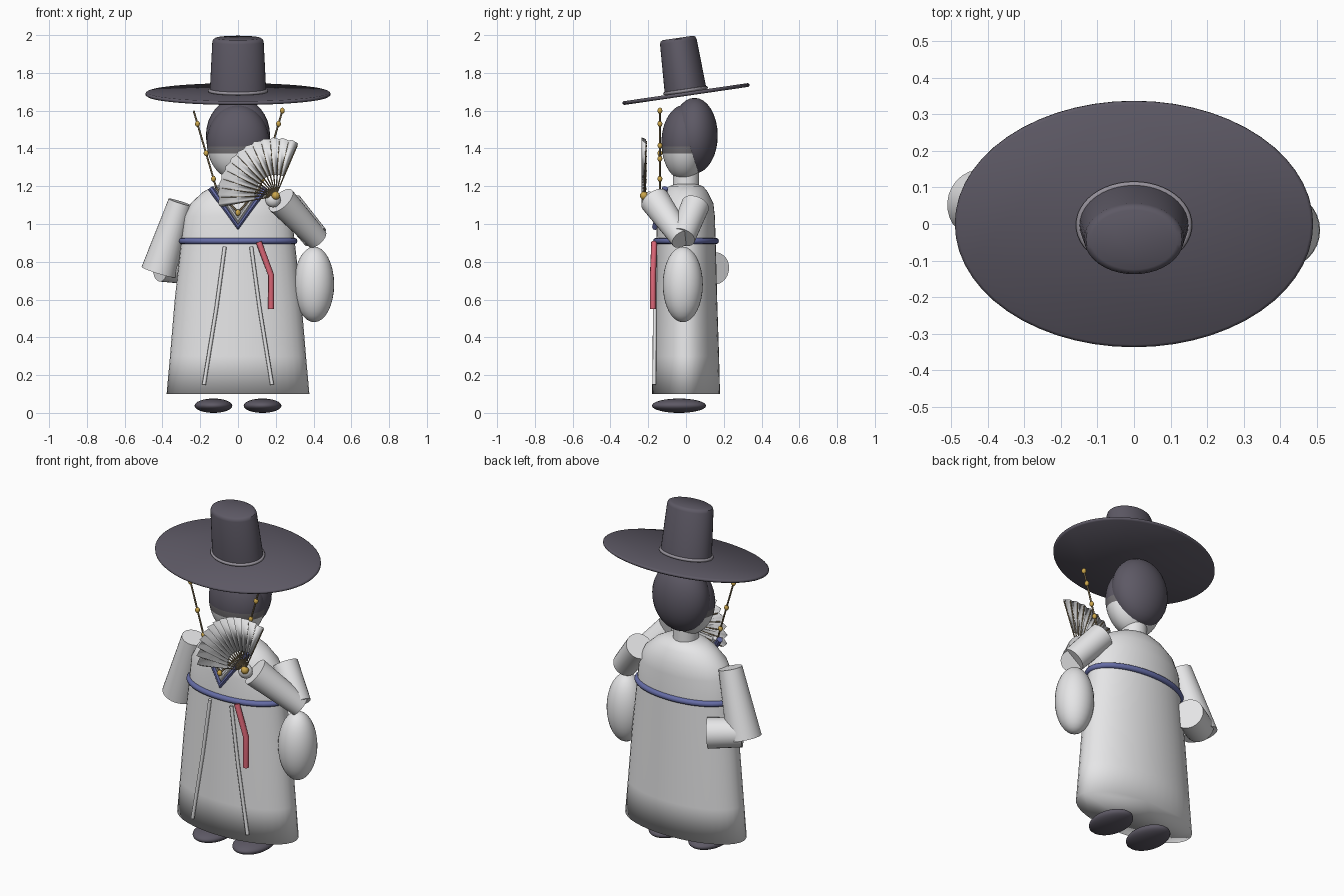
import bpy, bmesh, math
from mathutils import Vector, Matrix

cube = bpy.data.objects.get("Cube")
if cube:
    bpy.data.objects.remove(cube, do_unlink=True)


def material(name, rgb):
    m = bpy.data.materials.new(name)
    m.use_nodes = True
    m.diffuse_color = (*rgb, 1)
    m.node_tree.nodes["Principled BSDF"].inputs["Base Color"].default_value = (*rgb, 1)
    return m


WHITE = material("white cloth", (0.8, 0.8, 0.81))
BLACK = material("soft black", (0.11, 0.1, 0.13))
GREY = material("hat band grey", (0.3, 0.28, 0.32))
GAUZE = material("headband grey", (0.17, 0.16, 0.17))
BLUE = material("indigo trim", (0.13, 0.15, 0.38))
PINK = material("red ribbon", (0.7, 0.13, 0.18))
GOLD = material("gold", (0.6, 0.38, 0.07))
CORD = material("brown cord", (0.2, 0.15, 0.08))


def finish(name, bm, mat, angle=None):
    """Turn a bmesh into a shaded object; angle keeps sharper edges crisp."""
    bmesh.ops.recalc_face_normals(bm, faces=bm.faces[:])
    for f in bm.faces:
        f.smooth = True
    mesh = bpy.data.meshes.new(name)
    bm.to_mesh(mesh)
    bm.free()
    mesh.materials.append(mat)
    ob = bpy.data.objects.new(name, mesh)
    bpy.context.collection.objects.link(ob)
    if angle:
        bpy.ops.object.select_all(action='DESELECT')
        ob.select_set(True)
        bpy.context.view_layer.objects.active = ob
        bpy.ops.object.shade_smooth_by_angle(angle=math.radians(angle))
    return ob


def ellipsoid(name, centre, radii, mat, seg=32):
    bm = bmesh.new()
    bmesh.ops.create_uvsphere(bm, u_segments=seg, v_segments=seg // 2, radius=1,
                              matrix=Matrix.Translation(centre) @ Matrix.Diagonal((*radii, 1)))
    return finish(name, bm, mat)


def loft(name, rings, mat, angle=None, matrix=Matrix(), seg=40):
    """Stack elliptical rings given as (z, half width, half depth) and cap both ends."""
    bm = bmesh.new()
    loops = [[bm.verts.new(matrix @ Vector((rx * math.cos(i * math.tau / seg),
                                            ry * math.sin(i * math.tau / seg), z)))
              for i in range(seg)] for z, rx, ry in rings]
    for a, b in zip(loops, loops[1:]):
        for i in range(seg):
            j = (i + 1) % seg
            bm.faces.new((a[i], a[j], b[j], b[i]))
    bm.faces.new(loops[0])
    bm.faces.new(loops[-1])
    return finish(name, bm, mat, angle)


def sleeve(name, start, end, r1, r2):
    """Tapered tube with flat ends between two points."""
    start, end = Vector(start), Vector(end)
    axis = end - start
    turn = axis.to_track_quat('Z', 'Y').to_matrix().to_4x4()
    return loft(name, [(0, r1, r1), (axis.length, r2, r2)], WHITE, 40,
                Matrix.Translation(start) @ turn, 28)


def tube(name, points, radius, mat, closed=False):
    """Round cord along a polyline, baked to a mesh."""
    cu = bpy.data.curves.new(name, 'CURVE')
    cu.dimensions = '3D'
    cu.bevel_depth, cu.bevel_resolution, cu.use_fill_caps = radius, 2, True
    sp = cu.splines.new('POLY')
    sp.points.add(len(points) - 1)
    for p, co in zip(sp.points, points):
        p.co = (*co, 1)
    sp.use_cyclic_u = closed
    tmp = bpy.data.objects.new(name + "_path", cu)
    bpy.context.collection.objects.link(tmp)
    dg = bpy.context.evaluated_depsgraph_get()
    mesh = bpy.data.meshes.new_from_object(tmp.evaluated_get(dg))
    bpy.data.objects.remove(tmp, do_unlink=True)
    bm = bmesh.new()
    bm.from_mesh(mesh)
    return finish(name, bm, mat, 50)


def oval(rx, ry, z, n=48):
    return [(rx * math.cos(i * math.tau / n), ry * math.sin(i * math.tau / n), z) for i in range(n)]


# Robe, belt and neck
loft("robe", [(0.10, 0.378, 0.18), (0.3, 0.36, 0.175), (0.6, 0.335, 0.165), (0.91, 0.3, 0.157),
              (1.04, 0.285, 0.153), (1.11, 0.25, 0.145), (1.17, 0.185, 0.115),
              (1.2, 0.13, 0.09), (1.215, 0.06, 0.05)], WHITE)
tube("belt", oval(0.298, 0.158, 0.91), 0.017, BLUE, True)
loft("neck", [(1.16, 0.07, 0.07), (1.3, 0.07, 0.07)], WHITE, 40)

# Collar, with a white lining inside the blue edge
tube("collar", [(-0.145, -0.11, 1.19), (0, -0.163, 0.985), (0.145, -0.11, 1.19)], 0.017, BLUE)
tube("collar_lining", [(-0.115, -0.11, 1.19), (0, -0.157, 1.022), (0.115, -0.11, 1.19)], 0.013, WHITE)

# Skirt cords and hanging ribbon
for s, side in ((1, "left"), (-1, "right")):
    tube(side + "_skirt_cord", [(s * 0.07, -0.162, 0.88), (s * 0.115, -0.165, 0.55),
                                (s * 0.18, -0.168, 0.15)], 0.01, WHITE)
    ellipsoid(side + "_shoe", (s * 0.13, -0.037, 0.038), (0.1, 0.143, 0.038), BLACK)
tube("ribbon", [(0.11, -0.168, 0.905), (0.175, -0.175, 0.73), (0.175, -0.175, 0.55)], 0.016, PINK)

# Left arm is raised with the fan, right arm is folded behind
sleeve("left_upper_sleeve", (0.27, 0.05, 1.1), (0.41, -0.02, 0.93), 0.075, 0.07)
sleeve("left_forearm_sleeve", (0.42, -0.02, 0.92), (0.228, -0.165, 1.125), 0.06, 0.08)
ellipsoid("left_sleeve_pouch", (0.403, -0.017, 0.68), (0.106, 0.106, 0.2), WHITE)
ellipsoid("left_hand", (0.185, -0.195, 1.13), (0.042, 0.035, 0.042), WHITE, 20)
sleeve("right_upper_sleeve", (-0.305, 0.02, 1.115), (-0.42, 0.055, 0.745), 0.065, 0.095)
sleeve("right_forearm_sleeve", (-0.41, 0.06, 0.775), (-0.25, 0.155, 0.765), 0.08, 0.085)

# Head with headband, and hair behind it
head = ellipsoid("head", (0, -0.008, 1.43), (0.165, 0.122, 0.2), WHITE, 64)
head.data.materials.append(GAUZE)
head.data.materials.append(BLACK)
for f in head.data.polygons:
    f.material_index = 2 if f.center.z > 1.42 else 1 if f.center.z > 1.38 else 0
hair = ellipsoid("hair", (0, 0, 0), (0.17, 0.123, 0.2), BLACK)
hair.location = (0, 0.045, 1.468)

# Hat, built upright then tipped forward
tip = Matrix.Translation((0, 0, 1.688)) @ Matrix.Rotation(math.radians(8.3), 4, 'X')
loft("hat_brim", [(-0.01, 0.482, 0.332), (-0.004, 0.49, 0.34), (0.004, 0.49, 0.34),
                  (0.01, 0.482, 0.332)], BLACK, 60, tip, 56)
loft("hat_crown", [(0, 0.15, 0.112), (0.28, 0.136, 0.098), (0.293, 0.131, 0.093),
                   (0.3, 0.118, 0.082)], BLACK, 40, tip)
band = tube("hat_band", oval(0.15, 0.111, 0.018), 0.009, GREY, True)
band.data.transform(tip)

# Beaded chin cords
for s, side, stops in ((-1, "right", (0.17, 0.55, 0.88)), (1, "left", (0, 0.17, 0.45, 0.62, 0.88))):
    top, low = Vector((s * 0.235, -0.138, 1.6)), Vector((s * 0.115, -0.138, 1.19))
    tube(side + "_chin_cord", [top, low, (0, -0.165, 1.06)], 0.005, CORD)
    for i, t in enumerate(stops):
        ellipsoid(f"{side}_bead_{i + 1}", top.lerp(low, t), (0.013, 0.013, 0.016), GOLD, 14)
ellipsoid("centre_bead", (0, -0.172, 1.06), (0.014, 0.014, 0.018), GOLD, 14)

# Folding fan: pleated leaf, ribs and pivot
pivot = Vector((0.2, -0.222, 1.15))
first, last, pleats = math.radians(67), math.radians(191), 13
step = (last - first) / pleats


def fan_point(angle, r, y):
    return pivot + Vector((r * math.cos(angle), y, r * math.sin(angle)))


bm = bmesh.new()
edges = []
for k in range(pleats):
    a = first + k * step
    for angle, y, r in ((a, 0.01, 0.3), (a + 0.7 * step, -0.012, 0.308)):
        edges.append([bm.verts.new(fan_point(angle, q, y)) for q in (0.11, r)])
edges.append([bm.verts.new(fan_point(last, q, 0.01)) for q in (0.11, 0.3)])
for (a, b), (c, d) in zip(edges, edges[1:]):
    bm.faces.new((a, b, d, c))
leaf = finish("fan_leaf", bm, WHITE, 10)
thick = leaf.modifiers.new("paper", 'SOLIDIFY')
thick.thickness, thick.offset = 0.003, 0
for k in range(pleats + 1):
    a = first + k * step
    tube(f"fan_rib_{k + 1}", [pivot, fan_point(a, 0.29, 0.011)], 0.0035, CORD)
ellipsoid("fan_pivot", pivot, (0.022, 0.022, 0.022), GOLD, 18)
